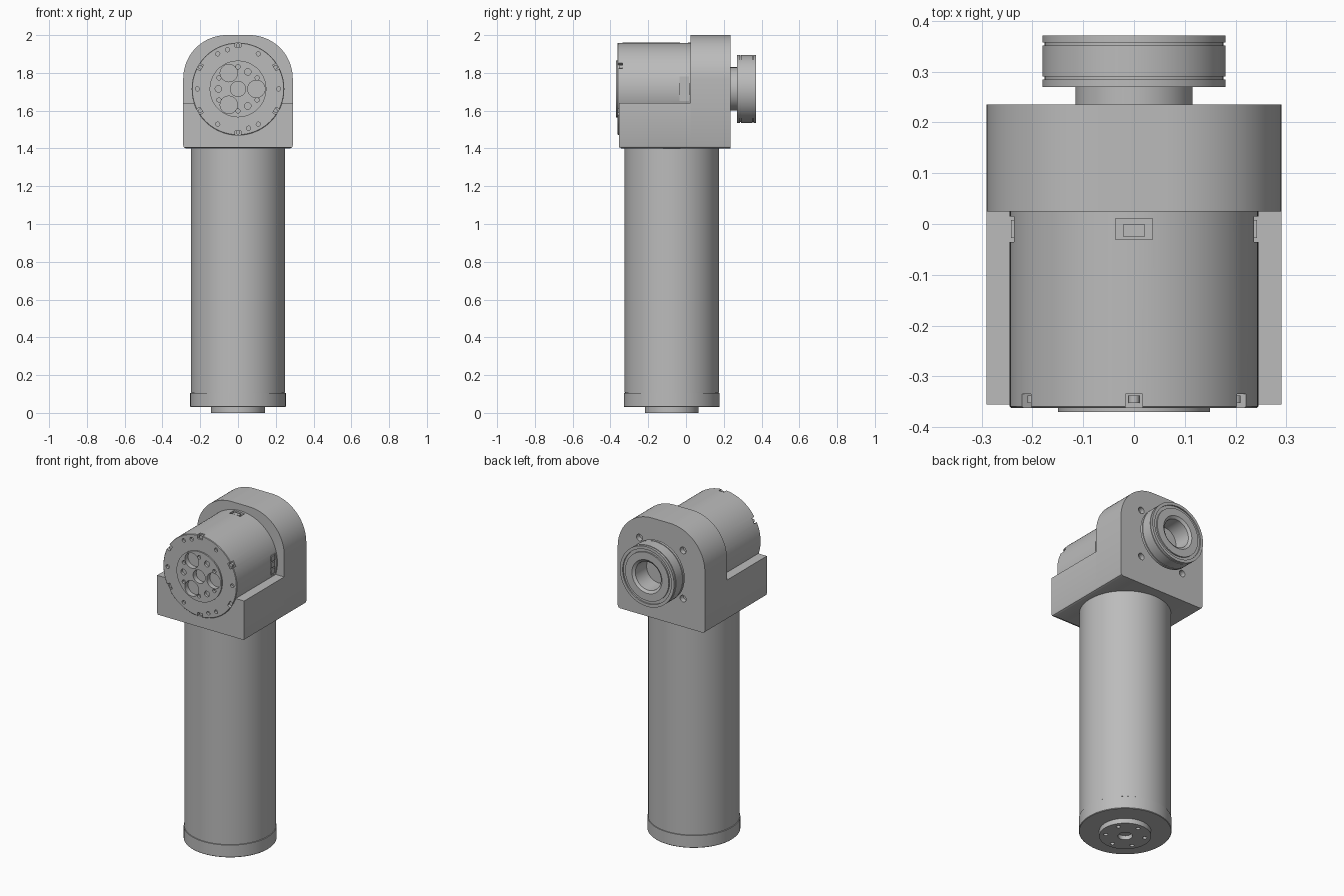
import bpy, bmesh
from math import sin, cos, pi, radians
from mathutils import Matrix, Vector

old = bpy.data.objects.get("Cube")
if old:
    bpy.data.objects.remove(old, do_unlink=True)

grey = bpy.data.materials.new("machined_grey")
grey.use_nodes = True
colour = (0.5, 0.5, 0.5, 1)
grey.diffuse_color = colour
grey.node_tree.nodes["Principled BSDF"].inputs["Base Color"].default_value = colour

TUBE_Y = -0.075     # centre line of the upright tube
AXIS_Z = 1.715      # height of the horizontal joint axis


def make(name, bm):
    bmesh.ops.recalc_face_normals(bm, faces=bm.faces)
    mesh = bpy.data.meshes.new(name)
    bm.to_mesh(mesh)
    bm.free()
    mesh.materials.append(grey)
    ob = bpy.data.objects.new(name, mesh)
    bpy.context.collection.objects.link(ob)
    return ob


def select(ob):
    bpy.ops.object.select_all(action='DESELECT')
    ob.select_set(True)
    bpy.context.view_layer.objects.active = ob


def smooth(ob):
    select(ob)
    bpy.ops.object.shade_smooth_by_angle(angle=radians(30))


def on_joint(r, h, a):
    return Vector((r * cos(a), h, AXIS_Z + r * sin(a)))


def on_tube(r, h, a):
    return Vector((r * cos(a), TUBE_Y + r * sin(a), h))


def lathe(name, profile, place, n=96):
    """Turn (radius, distance along axis) points into a solid."""
    bm = bmesh.new()
    rings = [[bm.verts.new(place(r, h, 2 * pi * i / n)) for i in range(n)]
             for r, h in profile]
    for a, b in zip(rings, rings[1:]):
        for i in range(n):
            j = (i + 1) % n
            bm.faces.new((a[i], a[j], b[j], b[i]))
    bm.faces.new(rings[0])
    bm.faces.new(rings[-1])
    return make(name, bm)


def add_cyl(bm, centre, r, depth, axis, n=24):
    turn = Matrix.Rotation(pi / 2, 4, 'X') if axis == 'Y' else Matrix()
    bmesh.ops.create_cone(bm, cap_ends=True, segments=n, radius1=r, radius2=r,
                          depth=depth, matrix=Matrix.Translation(centre) @ turn)


def add_box(bm, centre, size, turn=Matrix()):
    bmesh.ops.create_cube(bm, size=1, matrix=Matrix.Translation(centre) @ turn
                          @ Matrix.Diagonal((*size, 1)))


def cut(ob, bm):
    cutter = make("cutter", bm)
    cutter.hide_render = True
    mod = ob.modifiers.new("cut", 'BOOLEAN')
    mod.operation = 'DIFFERENCE'
    mod.solver = 'EXACT'
    mod.object = cutter
    select(ob)
    bpy.ops.object.modifier_apply(modifier=mod.name)
    bpy.data.objects.remove(cutter, do_unlink=True)


def around(count, start=0):
    return [radians(start) + 2 * pi * i / count for i in range(count)]


# Upright tube and its end cap
smooth(lathe("tube", [(0.25, 0.107), (0.25, 1.41)], on_tube))
smooth(lathe("end_cap", [(0.25, 0.03), (0.253, 0.033), (0.253, 0.105),
                         (0.247, 0.105), (0.247, 0.11)], on_tube))

# Mounting boss under the tube with its bolt circle
boss = lathe("mounting_boss", [(0.142, 0), (0.142, 0.04)], on_tube)
holes = bmesh.new()
add_cyl(holes, on_tube(0, 0, 0), 0.04, 0.05, 'Z')
for a in around(6, 30):
    add_cyl(holes, on_tube(0.108, 0, a), 0.012, 0.05, 'Z')
cut(boss, holes)
smooth(boss)


def prism(name, outline, y0, y1):
    bm = bmesh.new()
    face = bm.faces.new([bm.verts.new((x, y0, z)) for x, z in outline])
    ext = bmesh.ops.extrude_face_region(bm, geom=[face])
    new = [g for g in ext["geom"] if isinstance(g, bmesh.types.BMVert)]
    bmesh.ops.translate(bm, verts=new, vec=(0, y1 - y0, 0))
    return make(name, bm)


# Elbow housing: L shaped side outline as a low block plus a rounded upright
W, R, B = 0.29, 0.23, 0.015
foot = [(-W, 1.4 + B), (-W + 0.3 * B, 1.4 + 0.3 * B), (-W + B, 1.4),
        (W - B, 1.4), (W - 0.3 * B, 1.4 + 0.3 * B), (W, 1.4 + B)]
arc = [radians(90 * i / 20) for i in range(21)]
crown = [(W - R + R * cos(a), 2 - R + R * sin(a)) for a in arc]
crown += [(-x, z) for x, z in reversed(crown)]
upright = prism("elbow_upright", foot + crown, 0.025, 0.235)
holes = bmesh.new()
for a in around(4, 45):
    add_cyl(holes, on_joint(0.205, 0.235, a), 0.02, 0.06, 'Y')
cut(upright, holes)
smooth(upright)

saddle = prism("elbow_saddle", foot + [(W, 1.64), (-W, 1.64)], -0.355, 0.025)
# Soften the lower front edge of the saddle
bm = bmesh.new()
bm.from_mesh(saddle.data)
edges = [e for e in bm.edges
         if all(v.co.y < -0.35 and v.co.z < 1.401 for v in e.verts)]
bmesh.ops.bevel(bm, geom=edges, offset=0.012, segments=3, affect='EDGES')
bm.to_mesh(saddle.data)
bm.free()
# Bore that the joint drive sits in
bore = bmesh.new()
add_cyl(bore, on_joint(0, -0.2, 0), 0.243, 0.44, 'Y', 96)
cut(saddle, bore)
smooth(saddle)

# Joint drive with raised front disc
drive = lathe("joint_drive", [(0.15, -0.37), (0.15, -0.362), (0.242, -0.362),
                              (0.245, -0.359), (0.245, 0.03)], on_joint)
cuts = bmesh.new()
add_cyl(cuts, on_joint(0, -0.37, 0), 0.04, 0.06, 'Y', 32)
for a in around(3):
    add_cyl(cuts, on_joint(0.097, -0.37, a), 0.046, 0.06, 'Y', 32)
    add_cyl(cuts, on_joint(0.104, -0.37, a + pi / 3), 0.017, 0.03, 'Y')
for a in around(6, 30):
    add_cyl(cuts, on_joint(0.117, -0.37, a), 0.011, 0.03, 'Y')
    add_box(cuts, on_joint(0.242, -0.352, a), (0.04, 0.034, 0.034),
            Matrix.Rotation(-a, 4, 'Y'))
for a in around(6) + [radians(105), radians(285)]:
    add_cyl(cuts, on_joint(0.215, -0.362, a), 0.011, 0.03, 'Y')
# Socket recesses on both sides and the top
add_box(cuts, on_joint(0.25, -0.01, pi / 2), (0.072, 0.042, 0.05))
for side in (0, pi):
    add_box(cuts, on_joint(0.25, -0.01, side), (0.03, 0.05, 0.13))
cut(drive, cuts)
smooth(drive)

# Bolt heads in the edge notches
bolts = bmesh.new()
for a in around(6, 30):
    add_cyl(bolts, on_joint(0.23, -0.345, a), 0.011, 0.015, 'Y')
smooth(make("edge_bolts", bolts))

# Cable sockets
sockets = bmesh.new()
add_box(sockets, on_joint(0.232, -0.013, pi / 2), (0.044, 0.024, 0.02))
for side in (-1, 1):
    for i in (-1, 0, 1):
        add_box(sockets, (side * 0.236, -0.01, AXIS_Z + i * 0.038),
                (0.012, 0.036, 0.03))
make("cable_sockets", sockets)

# Output flange behind the elbow, with two grooves and a bored, ringed face
smooth(lathe("output_flange", [
    (0.115, 0.23), (0.115, 0.27), (0.18, 0.27), (0.18, 0.285),
    (0.176, 0.285), (0.176, 0.29), (0.18, 0.29), (0.18, 0.352),
    (0.176, 0.352), (0.176, 0.357), (0.18, 0.357), (0.18, 0.371),
    (0.162, 0.371), (0.162, 0.363), (0.145, 0.363), (0.145, 0.371),
    (0.1, 0.371), (0.085, 0.36), (0.08, 0.26)], on_joint))
